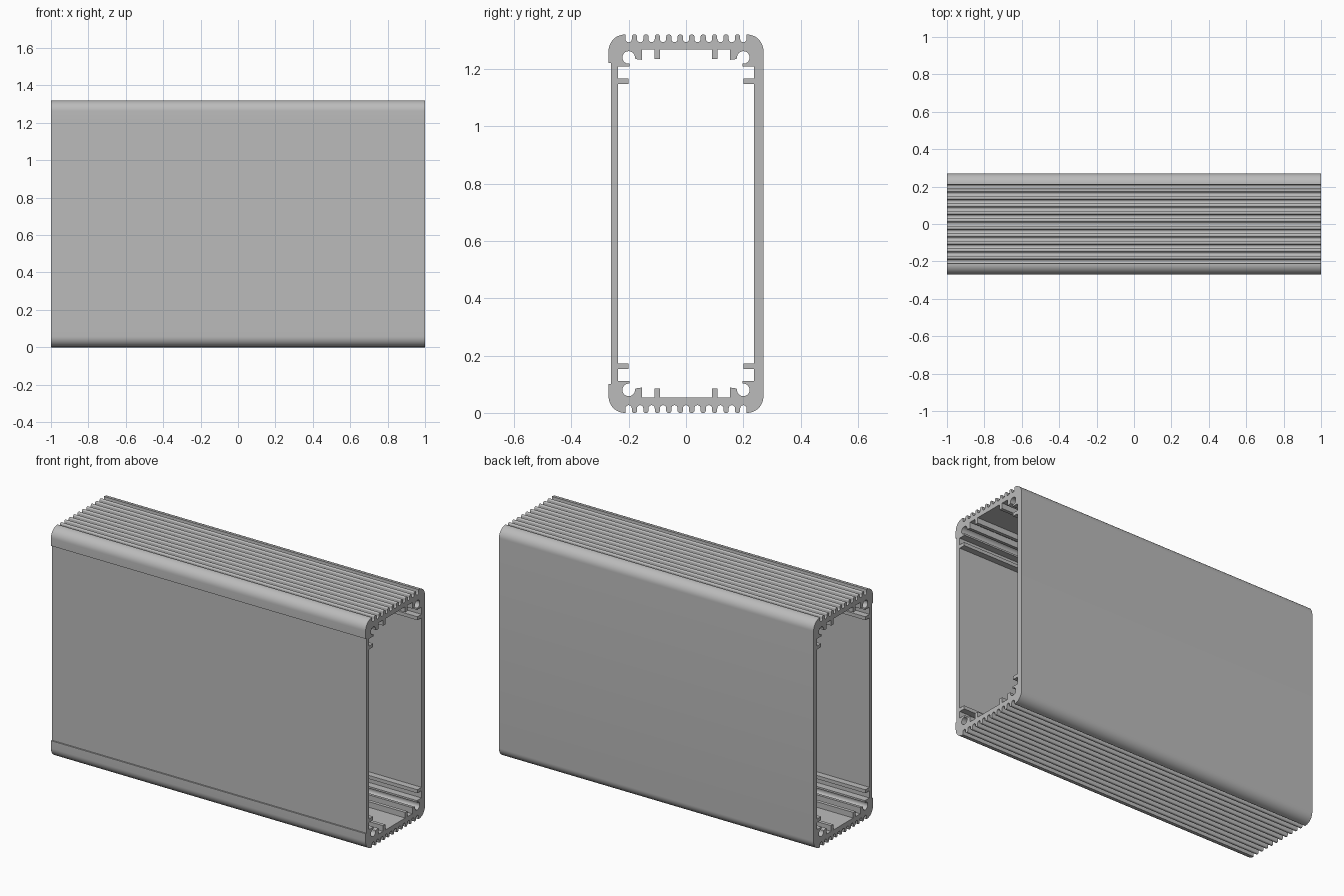
import bpy
import bmesh
from math import cos, sin, radians

cube = bpy.data.objects.get("Cube")
if cube:
    bpy.data.objects.remove(cube, do_unlink=True)

HEIGHT, HALF_LENGTH, HALF_DEPTH = 1.32, 1.0, 0.27


def arc(cy, cz, r, start, end, steps=8):
    """Points on an arc in the y-z plane, angles in degrees."""
    angles = [radians(start + (end - start) * i / steps) for i in range(steps + 1)]
    return [(cy + r * cos(a), cz + r * sin(a)) for a in angles]


def close_loop(top):
    """Complete a left-to-right top half with its mirrored bottom half."""
    return top + [(y, HEIGHT - z) for y, z in reversed(top)]


def outer_loop():
    corner, pitch, half_slot, depth, tip = 0.057, 0.04, 0.011, 0.027, 0.007
    cy, cz = HALF_DEPTH - corner, HEIGHT - corner
    # Front wall is slightly recessed between the corners
    pts = [(-0.262, 1.22), (-HALF_DEPTH, 1.22)]
    pts += arc(-cy, cz, corner, 180, 90, 12)
    # Cooling grooves with round bottoms and rounded rib tips
    for k in range(-5, 6):
        c = k * pitch
        if k > -5:
            pts += arc(c - half_slot - tip, HEIGHT - tip, tip, 90, 0, 5)
        else:
            pts.append((c - half_slot, HEIGHT))
        pts += arc(c, HEIGHT - depth + half_slot, half_slot, 180, 360)
        if k < 5:
            pts += arc(c + half_slot + tip, HEIGHT - tip, tip, 180, 90, 5)
        else:
            pts.append((c + half_slot, HEIGHT))
    pts += arc(cy, cz, corner, 90, 0, 12)
    return close_loop(pts)


def inner_loop():
    wall, ceiling = -0.238, 1.267
    # Board guide on the side wall
    left = [(wall, 1.147), (-0.201, 1.147), (-0.201, 1.167), (wall, 1.167)]
    # Open screw channel in the corner
    left += [(wall, 1.208), (-0.197, 1.208)]
    left += arc(-0.2, 1.24, 0.022, -82, -370, 20)
    left += [(-0.168, 1.233), (-0.154, 1.232), (-0.154, ceiling)]
    # Small rib under the ceiling
    left += [(-0.11, ceiling), (-0.11, 1.235), (-0.09, 1.235), (-0.09, ceiling)]
    return close_loop(left + [(-y, z) for y, z in reversed(left)])


# Extrude the hollow section along the length
bm = bmesh.new()
edges = []
for loop in (outer_loop(), inner_loop()):
    verts = [bm.verts.new((-HALF_LENGTH, y, z)) for y, z in loop]
    edges += [bm.edges.new((a, b)) for a, b in zip(verts, verts[1:] + verts[:1])]
bmesh.ops.triangle_fill(bm, edges=edges, use_beauty=True)
extruded = bmesh.ops.extrude_face_region(bm, geom=bm.faces[:], use_keep_orig=True)
moved = [g for g in extruded["geom"] if isinstance(g, bmesh.types.BMVert)]
bmesh.ops.translate(bm, verts=moved, vec=(2 * HALF_LENGTH, 0, 0))
bmesh.ops.recalc_face_normals(bm, faces=bm.faces[:])

mesh = bpy.data.meshes.new("enclosure_body")
bm.to_mesh(mesh)
bm.free()
body = bpy.data.objects.new("enclosure_body", mesh)
bpy.context.collection.objects.link(body)

# Plain grey metal
grey = bpy.data.materials.new("aluminium_grey")
grey.use_nodes = True
colour = (0.5, 0.5, 0.5, 1)
grey.diffuse_color = colour
grey.node_tree.nodes["Principled BSDF"].inputs["Base Color"].default_value = colour
mesh.materials.append(grey)

bpy.ops.object.select_all(action="DESELECT")
body.select_set(True)
bpy.context.view_layer.objects.active = body
bpy.ops.object.shade_smooth_by_angle(angle=radians(30))
